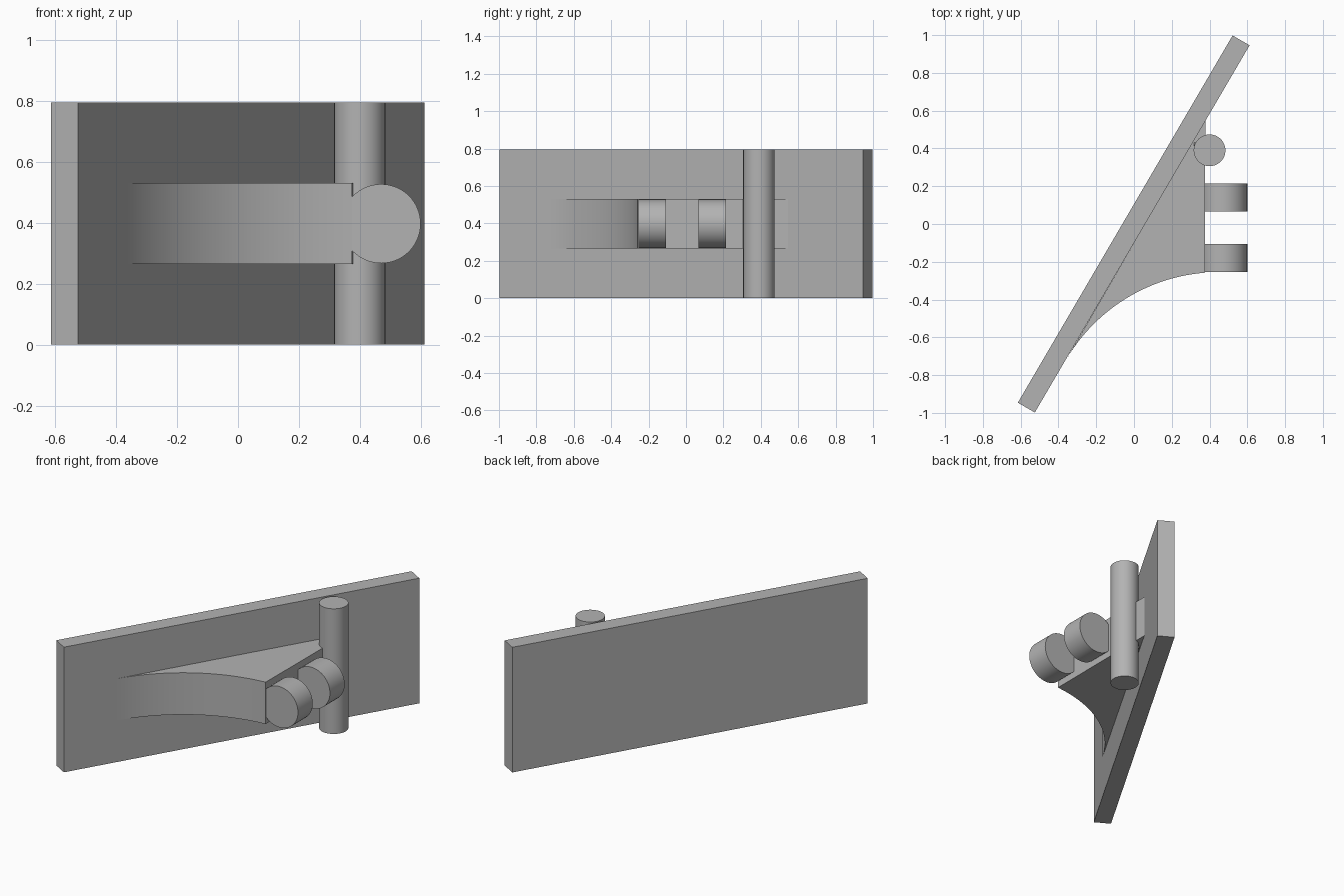
import bpy, math

cube = bpy.data.objects.get("Cube")
if cube:
    bpy.data.objects.remove(cube, do_unlink=True)

grey = bpy.data.materials.new("plain grey")
grey.use_nodes = True
colour = (0.45, 0.45, 0.45, 1)
grey.diffuse_color = colour
grey.node_tree.nodes["Principled BSDF"].inputs["Base Color"].default_value = colour


def finish(obj, name):
    obj.name = name
    obj.data.materials.append(grey)
    bpy.ops.object.select_all(action='DESELECT')
    obj.select_set(True)
    bpy.context.view_layer.objects.active = obj
    bpy.ops.object.shade_smooth_by_angle(angle=math.radians(30))


def prism(name, outline, z0, z1):
    """Extrude a counter-clockwise outline between two heights."""
    n = len(outline)
    verts = [(x, y, z) for z in (z0, z1) for x, y in outline]
    faces = [list(range(n))[::-1], list(range(n, 2 * n))]
    faces += [[i, (i + 1) % n, (i + 1) % n + n, i + n] for i in range(n)]
    mesh = bpy.data.meshes.new(name)
    mesh.from_pydata(verts, [], faces)
    obj = bpy.data.objects.new(name, mesh)
    bpy.context.collection.objects.link(obj)
    finish(obj, name)


def cylinder(name, centre, radius, depth, rotation=(0, 0, 0), scale=(1, 1, 1)):
    bpy.ops.mesh.primitive_cylinder_add(vertices=64, radius=radius, depth=depth,
                                        location=centre, rotation=rotation)
    obj = bpy.context.object
    obj.scale = scale
    finish(obj, name)


height = 0.795
mid = height / 2

# Slanted back plate
prism("back_plate", [(-0.615, -0.946), (-0.525, -0.998), (0.612, 0.946), (0.522, 0.998)], 0, height)

# Bracket with a concave sweep that meets the plate tangentially
cx, cy, r = 0.45, -1.193, 0.938
start, end, steps = math.radians(149.7), math.radians(94.6), 40
arc = [(cx + r * math.cos(a), cy + r * math.sin(a))
       for a in (start + (end - start) * i / steps for i in range(steps + 1))]
prism("bracket", arc + [(0.378, 0.55)], mid - 0.133, mid + 0.133)

# Pair of round knuckles on the bracket edge
for name, y in (("front_knuckle", -0.181), ("rear_knuckle", 0.14)):
    cylinder(name, (0.47, y, mid), 0.13, 0.148, (math.pi / 2, 0, 0))

# Upright pin and the small flat pad against its side
cylinder("upright_pin", (0.4, 0.39, mid), 0.084, height)
cylinder("pin_pad", (0.328, 0.4, mid), 0.17, 0.02, (0, math.pi / 2, 0), (1, 0.3, 1))
